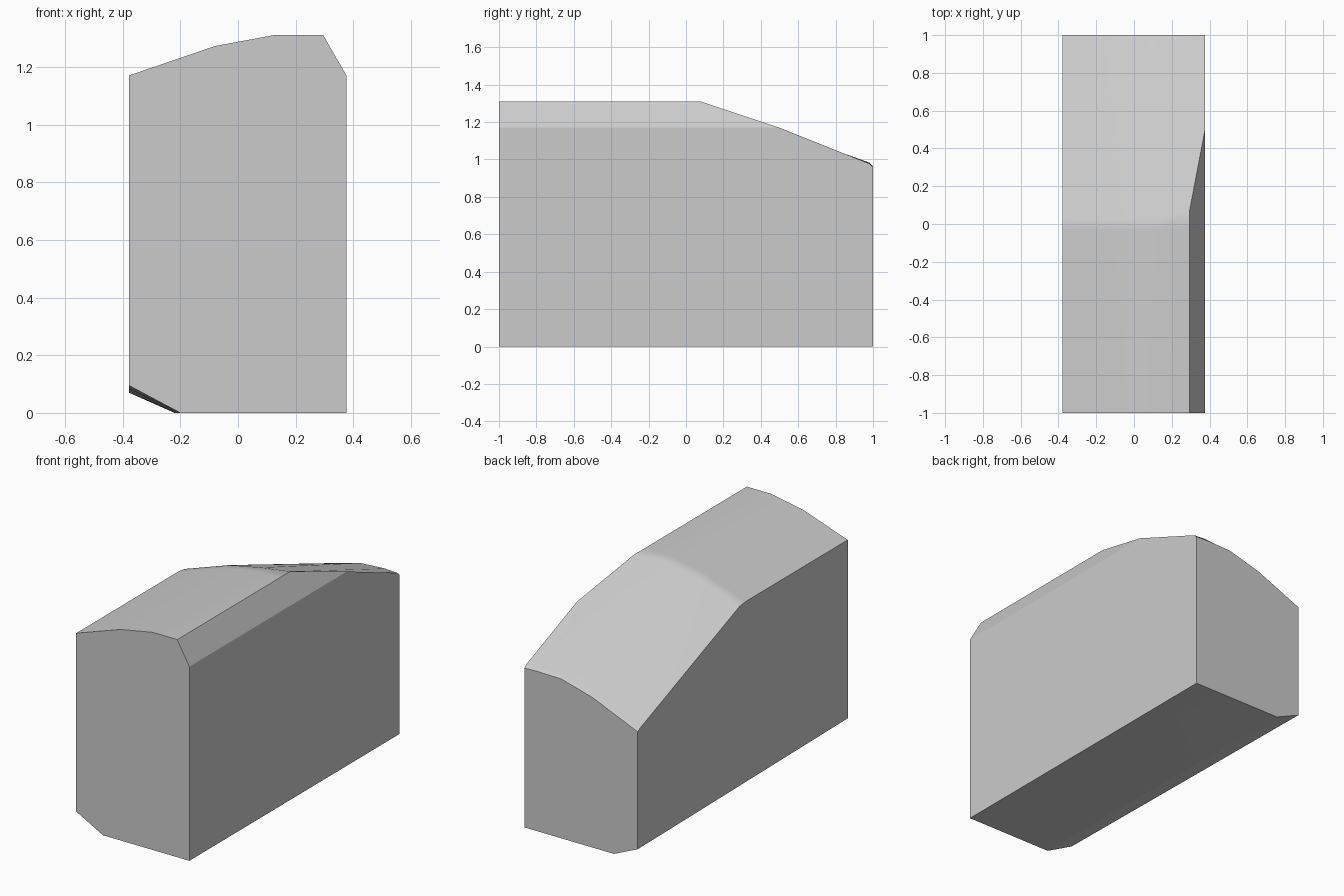
import bpy, bmesh, math

cube = bpy.data.objects.get("Cube")
if cube:
    bpy.data.objects.remove(cube, do_unlink=True)

# One grey for the whole block
grey = bpy.data.materials.new("plain grey")
grey.use_nodes = True
colour = (0.6, 0.6, 0.6, 1)
grey.diffuse_color = colour
grey.node_tree.nodes["Principled BSDF"].inputs["Base Color"].default_value = colour

# Rounded top edge, from the low side to the chamfered side
TOP_X = (-0.378, -0.08, 0.13, 0.295, 0.376)
FLAT_Z = (1.17, 1.272, 1.311, 1.311, 1.17)
BEND_Z = (1.163, 1.266, 1.306, 1.311, 1.17)
TAIL_Z = (0.79, 0.915, 0.972, 0.983, 0.978)
BACK_Z = (0.778, 0.903, 0.96, 0.963, 0.96)
BEND_Y = (0.03, 0.03, 0.035, 0.075, 0.5)

# Stations along the length: y for each top point and their heights
STATIONS = [
    ([-1] * 5, FLAT_Z),
    ([-0.03] * 5, FLAT_Z),
    (BEND_Y, BEND_Z),
    ([0.98] * 5, TAIL_Z),
    ([1] * 5, BACK_Z),
]


def section(bm, ys, zs):
    """One closed ring: the top, the straight side, the base and its chamfer."""
    ring = [bm.verts.new(p) for p in zip(TOP_X, ys, zs)]
    t = (ys[0] + 1) / 2
    ring.append(bm.verts.new((TOP_X[-1], ys[-1], 0)))
    ring.append(bm.verts.new((-0.2 - 0.02 * t, ys[0], 0)))
    ring.append(bm.verts.new((TOP_X[0], ys[0], 0.095 - 0.025 * t)))
    return ring


# Loft the block through the stations and cap both ends
bm = bmesh.new()
rings = [section(bm, ys, zs) for ys, zs in STATIONS]
for a, b in zip(rings, rings[1:]):
    for i in range(len(a)):
        j = (i + 1) % len(a)
        bm.faces.new((a[i], a[j], b[j], b[i]))
bm.faces.new(rings[0])
bm.faces.new(rings[-1])
bmesh.ops.recalc_face_normals(bm, faces=bm.faces)

mesh = bpy.data.meshes.new("block_body")
bm.to_mesh(mesh)
bm.free()
mesh.materials.append(grey)
block = bpy.data.objects.new("block_body", mesh)
bpy.context.collection.objects.link(block)

# Soft top, crisp outer edges
bpy.context.view_layer.objects.active = block
block.select_set(True)
bpy.ops.object.shade_smooth_by_angle(angle=math.radians(24))
weighted = block.modifiers.new("even_shading", 'WEIGHTED_NORMAL')
weighted.keep_sharp = True
